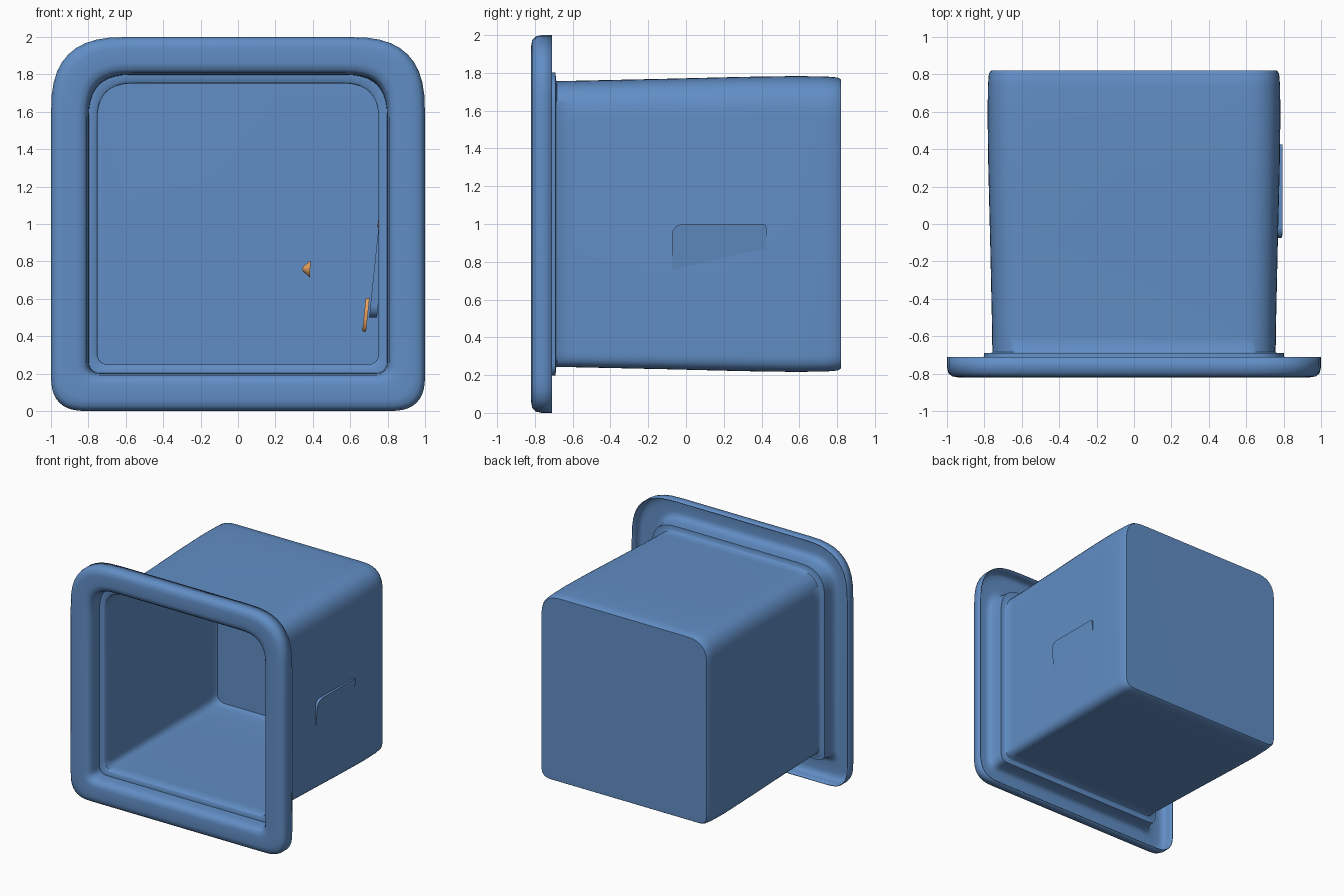
import bpy, bmesh, math

if "Cube" in bpy.data.objects:
    bpy.data.objects.remove(bpy.data.objects["Cube"])


def material(name, color):
    m = bpy.data.materials.new(name)
    m.diffuse_color = color
    m.use_nodes = True
    m.node_tree.nodes["Principled BSDF"].inputs["Base Color"].default_value = m.diffuse_color
    return m


BLUE = material("blue", (0.12, 0.27, 0.56, 1))
ORANGE = material("orange", (0.80, 0.36, 0.12, 1))


def finish(obj, mat, angle=40):
    obj.data.materials.append(mat)
    bpy.ops.object.select_all(action='DESELECT')
    obj.select_set(True)
    bpy.context.view_layer.objects.active = obj
    bpy.ops.object.shade_smooth_by_angle(angle=math.radians(angle))


def mesh_object(name, bm):
    me = bpy.data.meshes.new(name)
    bm.to_mesh(me)
    bm.free()
    obj = bpy.data.objects.new(name, me)
    bpy.context.collection.objects.link(obj)
    return obj


def rounded(u0, u1, v0, v1, radii, n=10, p=2.0):
    """Outline, counter-clockwise from bottom right; radii: br, tr, tl, bl."""
    corners = [(u1, v0, 1, -1), (u1, v1, 1, 1), (u0, v1, -1, 1), (u0, v0, -1, -1)]
    pts = []
    for k, ((u, v, su, sv), r) in enumerate(zip(corners, radii)):
        for i in range(n + 1):
            t = i / n * math.pi / 2
            c, s = max(math.cos(t), 0) ** (2 / p), max(math.sin(t), 0) ** (2 / p)
            if k % 2 == 0:
                c, s = s, c
            pts.append((u - su * r * (1 - c), v - sv * r * (1 - s)))
    return pts


# Open box with its folded front flange: (half size, y, top radius, bottom radius)
rings = [
    (0.997, -0.71, 0.42, 0.20), (0.997, -0.765, 0.42, 0.20),
    (0.990, -0.795, 0.41, 0.19), (0.972, -0.812, 0.40, 0.18),
    (0.940, -0.817, 0.38, 0.17), (0.860, -0.817, 0.30, 0.12),
    (0.828, -0.811, 0.27, 0.09), (0.811, -0.790, 0.25, 0.08),
    (0.803, -0.745, 0.25, 0.08), (0.800, -0.692, 0.25, 0.08),
    (0.762, -0.692, 0.22, 0.08), (0.755, -0.685, 0.22, 0.08),
    (0.755, -0.60, 0.22, 0.08), (0.766, -0.10, 0.22, 0.09),
    (0.776, 0.30, 0.22, 0.10), (0.780, 0.58, 0.22, 0.10),
    (0.778, 0.74, 0.22, 0.10), (0.773, 0.802, 0.21, 0.10),
    (0.764, 0.817, 0.20, 0.09), (0.72, 0.817, 0.18, 0.07),
]
bm = bmesh.new()
loops = []
for h, y, rt, rb in rings:
    outline = rounded(-h, h, 1 - h, 1 + h, (rb, rt, rt, rb), p=2.8)
    loops.append([bm.verts.new((x, y, z)) for x, z in outline])
for a, b in zip(loops, loops[1:]):
    for i in range(len(a)):
        j = (i + 1) % len(a)
        bm.faces.new((a[i], b[i], b[j], a[j]))
bm.faces.new(loops[-1][::-1])
box = mesh_object("recessed_box", bm)
solid = box.modifiers.new("wall", 'SOLIDIFY')
solid.thickness = 0.006
solid.offset = 0
finish(box, BLUE, 50)

# Leaning panel that pokes through the right wall
bm = bmesh.new()
face = bm.faces.new([bm.verts.new((0.795 - 0.104 * (1 - z), y, z)) for y, z in
                     rounded(-0.075, 0.425, 0.5, 1.0, (0.02, 0.02, 0.06, 0.06), n=6)])
side = bmesh.ops.extrude_face_region(bm, geom=[face])
bmesh.ops.translate(bm, vec=(-0.042, 0, 0),
                    verts=[v for v in side["geom"] if isinstance(v, bmesh.types.BMVert)])
bmesh.ops.recalc_face_normals(bm, faces=bm.faces)
finish(mesh_object("side_panel", bm), BLUE)


# Small orange fittings, turned so their axis runs along x
def disc(name, loc, height, width, thick, lean=0.104, tip=1.0):
    bpy.ops.mesh.primitive_cone_add(vertices=20, radius1=tip, radius2=1, depth=2, location=loc,
                                    rotation=(0, math.pi / 2 + math.atan(lean), 0))
    obj = bpy.context.object
    obj.name = name
    obj.scale = (height / 2, width / 2, thick / 2)
    finish(obj, ORANGE)


disc("top_tab", (0.752, 0.05, 1.0), 0.036, 0.10, 0.010)
disc("lower_tab", (0.684, 0.05, 0.515), 0.18, 0.10, 0.020)
disc("knob", (0.366, 0.05, 0.76), 0.09, 0.09, 0.04, lean=0.05, tip=0.25)
